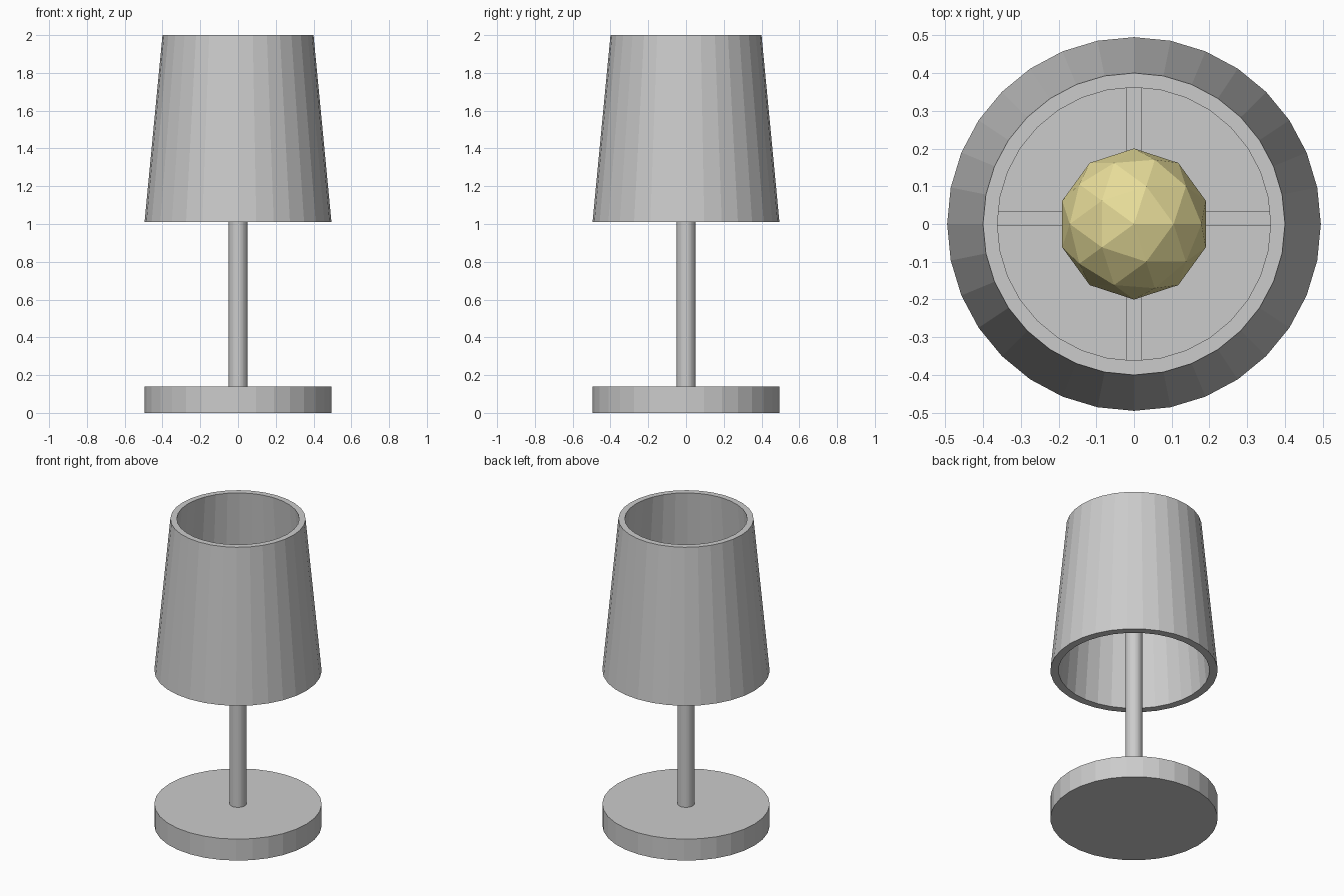
import bpy, bmesh, math

if "Cube" in bpy.data.objects:
    bpy.data.objects.remove(bpy.data.objects["Cube"])


def finish(name, bm):
    bmesh.ops.recalc_face_normals(bm, faces=bm.faces)
    me = bpy.data.meshes.new(name)
    bm.to_mesh(me)
    bm.free()
    ob = bpy.data.objects.new(name, me)
    bpy.context.collection.objects.link(ob)
    return ob


def cylinder(name, r, z0, z1, sides=32):
    bpy.ops.mesh.primitive_cylinder_add(vertices=sides, radius=r, depth=z1 - z0,
                                        location=(0, 0, (z0 + z1) / 2))
    bpy.context.object.name = name


def lathe_loop(name, profile, sides=32):
    """Revolve a closed (radius, z) profile around z."""
    bm = bmesh.new()
    rings = []
    for i in range(sides):
        a = 2 * math.pi * i / sides
        rings.append([bm.verts.new((r * math.cos(a), r * math.sin(a), z)) for r, z in profile])
    n = len(profile)
    for i in range(sides):
        p, q = rings[i], rings[(i + 1) % sides]
        for j in range(n):
            k = (j + 1) % n
            bm.faces.new((p[j], q[j], q[k], p[k]))
    return finish(name, bm)


def bar(name, size, loc):
    bpy.ops.mesh.primitive_cube_add(size=1, location=loc)
    ob = bpy.context.object
    ob.name = name
    ob.scale = size


# Base and stem
cylinder("base", 0.495, 0, 0.14)
cylinder("stem", 0.05, 0.13, 1.5)

# Hollow tapered shade
lathe_loop("shade", [(0.495, 1.01), (0.40, 2.0), (0.362, 2.0), (0.447, 1.01)])

# Cross bars holding the shade to the stem
bar("shade_bar_x", (0.84, 0.04, 0.04), (0, 0.015, 1.48))
bar("shade_bar_y", (0.04, 0.84, 0.04), (0, 0, 1.48))

# Low-poly bulb
bpy.ops.mesh.primitive_ico_sphere_add(subdivisions=2, radius=0.2, location=(0, 0, 1.56))
bulb = bpy.context.object
bulb.name = "bulb"
mat = bpy.data.materials.new("warm_yellow")
mat.diffuse_color = (0.80, 0.72, 0.32, 1)
mat.use_nodes = True
mat.node_tree.nodes["Principled BSDF"].inputs["Base Color"].default_value = mat.diffuse_color
bulb.data.materials.append(mat)
